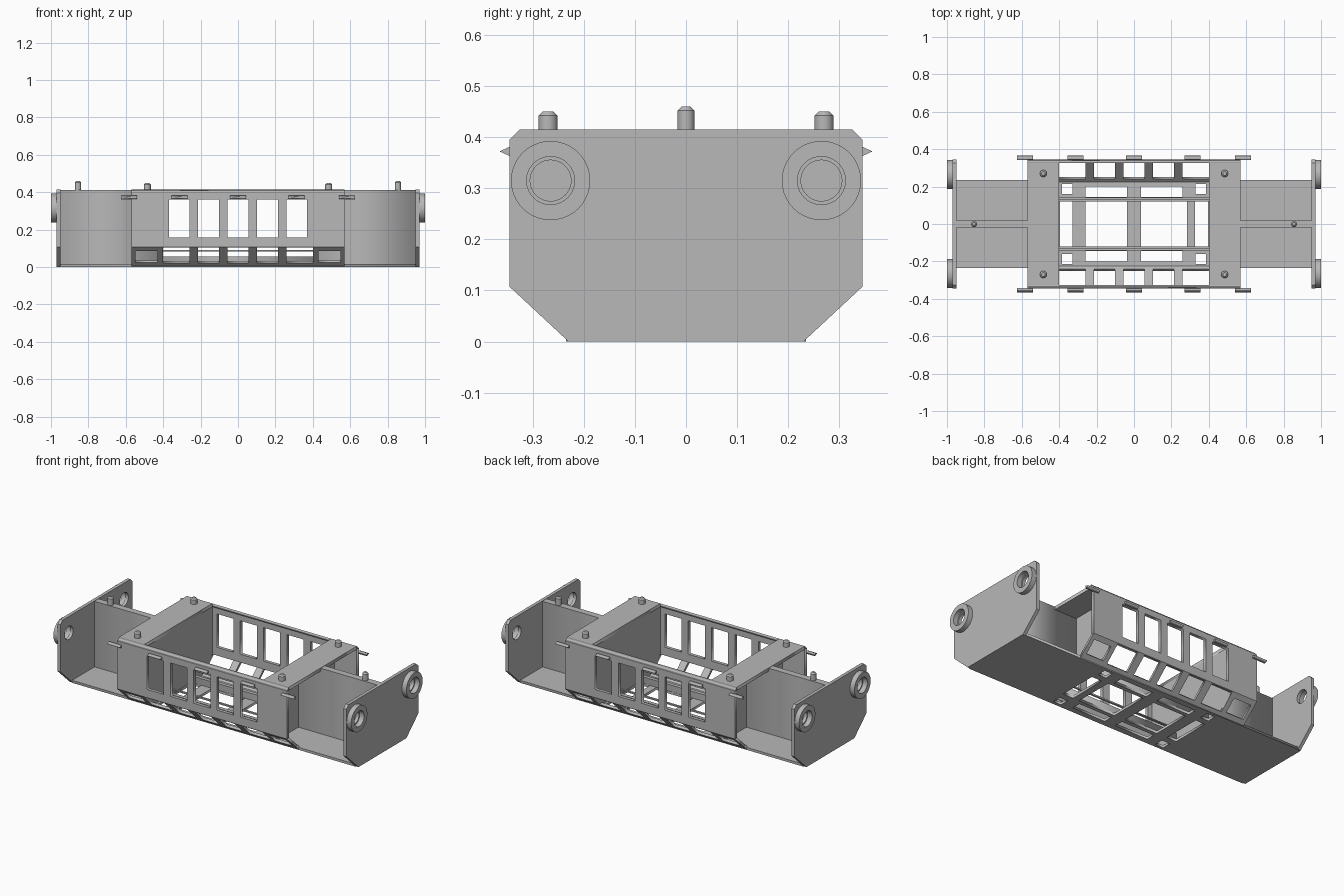
import bpy, bmesh, math
from mathutils import Matrix, Vector

if "Cube" in bpy.data.objects:
    bpy.data.objects.remove(bpy.data.objects["Cube"], do_unlink=True)

grey = bpy.data.materials.new("light grey")
grey.use_nodes = True
COLOUR = (0.48, 0.48, 0.48, 1)
grey.diffuse_color = COLOUR
grey.node_tree.nodes["Principled BSDF"].inputs["Base Color"].default_value = COLOUR


def add(name, mesh):
    ob = bpy.data.objects.new(name, mesh)
    bpy.context.collection.objects.link(ob)
    mesh.materials.clear()
    mesh.materials.append(grey)
    return ob


def rect(x0, x1, y0, y1):
    return [(x0, y0), (x1, y0), (x1, y1), (x0, y1)]


def circle(x, y, r, n=40):
    return [(x + r * math.cos(2 * math.pi * i / n), y + r * math.sin(2 * math.pi * i / n))
            for i in range(n)]


def plate(name, loops, thick, origin, u, v):
    """Flat plate with holes; its outer face lies in the u-v plane at origin."""
    cu = bpy.data.curves.new(name, 'CURVE')
    cu.dimensions = '2D'
    cu.fill_mode = 'BOTH'
    cu.extrude = thick / 2
    for loop in loops:
        sp = cu.splines.new('POLY')
        sp.points.add(len(loop) - 1)
        for p, (a, b) in zip(sp.points, loop):
            p.co = (a, b, 0, 1)
        sp.use_cyclic_u = True
    tmp = bpy.data.objects.new("helper", cu)
    bpy.context.collection.objects.link(tmp)
    bpy.context.view_layer.update()
    dg = bpy.context.evaluated_depsgraph_get()
    mesh = bpy.data.meshes.new_from_object(tmp.evaluated_get(dg))
    bpy.data.objects.remove(tmp, do_unlink=True)
    u, v = Vector(u).normalized(), Vector(v).normalized()
    n = u.cross(v)
    m = Matrix((u, v, n)).transposed().to_4x4()
    m.translation = Vector(origin) - n * thick / 2
    mesh.transform(m)
    bm = bmesh.new()
    bm.from_mesh(mesh)
    bmesh.ops.remove_doubles(bm, verts=bm.verts, dist=1e-5)
    bmesh.ops.recalc_face_normals(bm, faces=bm.faces)
    bm.to_mesh(mesh)
    bm.free()
    return add(name, mesh)


def box(name, x0, x1, y0, y1, z0, z1):
    return plate(name, [rect(x0, x1, y0, y1)], z1 - z0, (0, 0, z1), (1, 0, 0), (0, 1, 0))


def prism(name, yz, x0, x1):
    return plate(name, [yz], x1 - x0, (x1, 0, 0), (0, 1, 0), (0, 0, 1))


def turned_copy(ob, name):
    """Same part on the opposite side, turned half way about z."""
    mesh = ob.data.copy()
    mesh.transform(Matrix.Rotation(math.pi, 4, 'Z'))
    return add(name, mesh)


def pin(name, x, y, r, top):
    bm = bmesh.new()
    z0, cap = 0.405, 0.008
    bmesh.ops.create_cone(bm, cap_ends=True, segments=24, radius1=r, radius2=r,
                          depth=top - z0, matrix=Matrix.Translation((x, y, (top + z0) / 2)))
    rim = [e for e in bm.edges if all(w.co.z > top - 1e-4 for w in e.verts)]
    bmesh.ops.bevel(bm, geom=rim, offset=cap, segments=1, affect='EDGES')
    mesh = bpy.data.meshes.new(name)
    bm.to_mesh(mesh)
    bm.free()
    return add(name, mesh)


W, H = 0.345, 0.415          # half width and height of the body
FLOOR, KNEE, EAVE = 0.23, 0.107, 0.395
END, BODY, WALL = 0.57, 0.97, 0.40
PITCH, HALF_WIN = 0.157, 0.056
round_parts = []

# End plates with ringed holes
section = [(-FLOOR, 0), (FLOOR, 0), (W, KNEE), (W, EAVE), (W - 0.02, H),
           (0.02 - W, H), (-W, EAVE), (-W, KNEE)]
holes = [circle(s * 0.265, 0.315, 0.040) for s in (-1, 1)]
left_end = plate("left_end_plate", [section] + holes, 0.02, (BODY, 0, 0), (0, 1, 0), (0, 0, 1))
round_parts += [left_end, turned_copy(left_end, "right_end_plate")]
for s, side in ((-1, "front"), (1, "back")):
    loops = [circle(s * 0.265, 0.315, 0.0775), circle(s * 0.265, 0.315, 0.047)]
    ring = plate(f"left_{side}_ring", loops, 0.03, (1, 0, 0), (0, 1, 0), (0, 0, 1))
    other = "back" if side == "front" else "front"
    round_parts += [ring, turned_copy(ring, f"right_{other}_ring")]

# Side panels with five windows
windows = [rect(i * PITCH - HALF_WIN, i * PITCH + HALF_WIN, 0.157, 0.36) for i in range(-2, 3)]
panel = plate("front_side_panel", [rect(-END, END, KNEE, EAVE)] + windows, 0.02,
              (0, -W, 0), (1, 0, 0), (0, 0, 1))
turned_copy(panel, "back_side_panel")

# Chamfered top rails
rail = prism("front_top_rail", [(-W, EAVE), (0.02 - W, EAVE), (0.02 - W, H)], -END, END)
turned_copy(rail, "back_top_rail")

# Sloping skirts with window openings
slope = Vector((0, FLOOR - W, KNEE))
cuts = [rect(-WALL, -2 * PITCH + HALF_WIN, 0.03, 0.152),
        rect(2 * PITCH - HALF_WIN, WALL, 0.03, 0.152)]
cuts += [rect(i * PITCH - HALF_WIN, i * PITCH + HALF_WIN, 0.03, 0.152) for i in (-1, 0, 1)]
cuts += [rect(-0.547, -0.43, 0.037, 0.125), rect(0.43, 0.547, 0.037, 0.125)]
skirt = plate("front_skirt", [rect(-END, END, 0, slope.length)] + cuts, 0.015,
              (0, -FLOOR, 0), (1, 0, 0), slope)
turned_copy(skirt, "back_skirt")

# Floor with openings
openings = [rect(a, b, -0.12, 0.12)
            for a, b in ((-0.395, -0.33), (-0.26, -0.037), (0.037, 0.283), (0.326, 0.395))]
for s in (-1, 1):
    for t in (-1, 1):
        openings.append(rect(*sorted((t * 0.037, t * 0.26)), *sorted((s * 0.145, s * 0.2))))
        openings.append(rect(*sorted((t * 0.33, t * 0.385)), *sorted((s * 0.16, s * 0.215))))
plate("floor", [rect(-0.955, 0.955, -0.235, 0.235)] + openings, 0.015,
      (0, 0, 0.015), (1, 0, 0), (0, 1, 0))

# Inner rails above the floor
for s, side in ((-1, "front"), (1, "back")):
    box(f"{side}_inner_rail", -WALL, WALL, s * 0.132 - 0.011, s * 0.132 + 0.011, 0.01, 0.055)
    box(f"{side}_thin_rail", -WALL, WALL, s * 0.137 - 0.006, s * 0.137 + 0.006, 0.082, 0.09)

# Cross walls, top decks and central spines
inner = [(-FLOOR, 0.005), (FLOOR, 0.005), (W - 0.01, KNEE), (W - 0.01, EAVE),
         (0.01 - W, EAVE), (0.01 - W, KNEE)]
for s, side in ((-1, "right"), (1, "left")):
    prism(f"{side}_cross_wall", inner, *sorted((s * WALL, s * (WALL + 0.02))))
    box(f"{side}_top_deck", *sorted((s * WALL, s * END)), 0.02 - W, W - 0.02, EAVE, H)
    box(f"{side}_spine", *sorted((s * (WALL + 0.01), s * 0.955)), -0.02, 0.02, 0.01, H - 0.002)
    round_parts.append(pin(f"{side}_spine_pin", s * 0.855, 0, 0.0165, 0.46))
    for t, end in ((-1, "front"), (1, "back")):
        round_parts.append(pin(f"{side}_{end}_deck_pin", s * 0.485, t * 0.27, 0.0186, 0.45))

# Wedge clips along both sides
for i, x in enumerate((-0.583, -0.312, 0, 0.312, 0.583)):
    clip = prism(f"front_clip_{i + 1}",
                 [(-W + 0.002, 0.362), (-W + 0.002, 0.382), (-0.365, 0.372)], x - 0.043, x + 0.043)
    turned_copy(clip, f"back_clip_{5 - i}")

# Smooth the round parts, keeping sharp edges
bpy.ops.object.select_all(action='DESELECT')
for ob in round_parts:
    ob.select_set(True)
bpy.context.view_layer.objects.active = round_parts[0]
bpy.ops.object.shade_smooth_by_angle(angle=math.radians(30))
